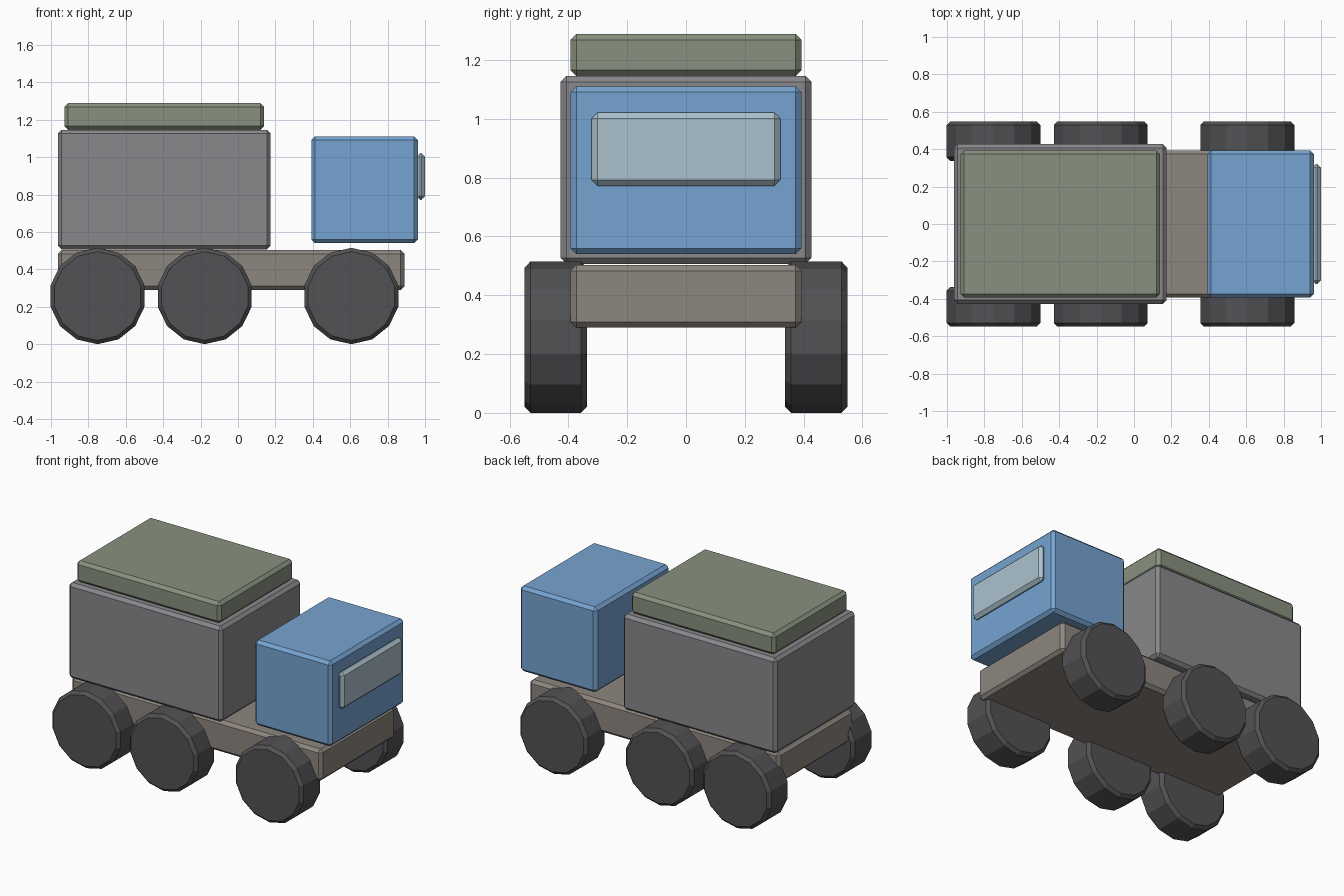
import bpy
import bmesh
from math import sin, cos, pi

if "Cube" in bpy.data.objects:
    bpy.data.objects.remove(bpy.data.objects["Cube"])


def material(name, rgb):
    mat = bpy.data.materials.new(name)
    mat.diffuse_color = (*rgb, 1.0)
    mat.use_nodes = True
    mat.node_tree.nodes["Principled BSDF"].inputs["Base Color"].default_value = mat.diffuse_color
    return mat


def add_object(name, bm, mat):
    bmesh.ops.recalc_face_normals(bm, faces=bm.faces)
    mesh = bpy.data.meshes.new(name)
    bm.to_mesh(mesh)
    bm.free()
    if mat:
        mesh.materials.append(mat)
    obj = bpy.data.objects.new(name, mesh)
    bpy.context.collection.objects.link(obj)
    return obj


def add_bevel(obj, width=0.02):
    mod = obj.modifiers.new("edge_bevel", 'BEVEL')
    mod.width = width
    mod.segments = 1
    mod.limit_method = 'ANGLE'
    mod.angle_limit = pi / 4


def box(name, x, y_half, z, mat):
    """Chamfered box spanning x, z ranges and symmetric in y."""
    bm = bmesh.new()
    bmesh.ops.create_cube(bm, size=1.0)
    for v in bm.verts:
        v.co = (x[v.co.x > 0], y_half if v.co.y > 0 else -y_half, z[v.co.z > 0])
    add_bevel(add_object(name, bm, mat))


def wheel(name, cx, y0, y1, mat, r=0.2575, sides=14):
    """Low-poly wheel along y, with a corner at top and bottom."""
    bm = bmesh.new()
    rim = [bm.verts.new((cx + r * sin(2 * pi * i / sides), y0,
                         r + r * cos(2 * pi * i / sides))) for i in range(sides)]
    face = bm.faces.new(rim)
    ext = bmesh.ops.extrude_face_region(bm, geom=[face], use_keep_orig=True)
    moved = [g for g in ext["geom"] if isinstance(g, bmesh.types.BMVert)]
    bmesh.ops.translate(bm, verts=moved, vec=(0, y1 - y0, 0))
    add_bevel(add_object(name, bm, mat))


frame_mat = material("frame_taupe", (0.27, 0.24, 0.21))
cab_mat = material("cab_blue", (0.18, 0.37, 0.64))
glass_mat = material("window_glass", (0.41, 0.54, 0.61))
cover_mat = material("cover_green", (0.25, 0.28, 0.21))
body_mat = material("body_grey", (0.25, 0.25, 0.265))
tyre_mat = material("tyre_dark", (0.085, 0.085, 0.09))

# Chassis, cargo body and its cover
box("chassis", (-0.963, 0.89), 0.393, (0.29, 0.503), frame_mat)
box("cargo_body", (-0.963, 0.175), 0.427, (0.507, 1.146), body_mat)
box("roof_cover", (-0.928, 0.14), 0.393, (1.146, 1.289), cover_mat)

# Cab and windscreen
box("cab", (0.392, 0.962), 0.393, (0.54, 1.111), cab_mat)
box("windscreen", (0.953, 1.0), 0.321, (0.772, 1.021), glass_mat)

# Three wheels on each side
for axle, cx in (("rear", -0.751), ("middle", -0.178), ("front", 0.606)):
    for side, s in (("left", 1), ("right", -1)):
        wheel(f"{axle}_{side}_wheel", cx, s * 0.337, s * 0.549, tyre_mat)
